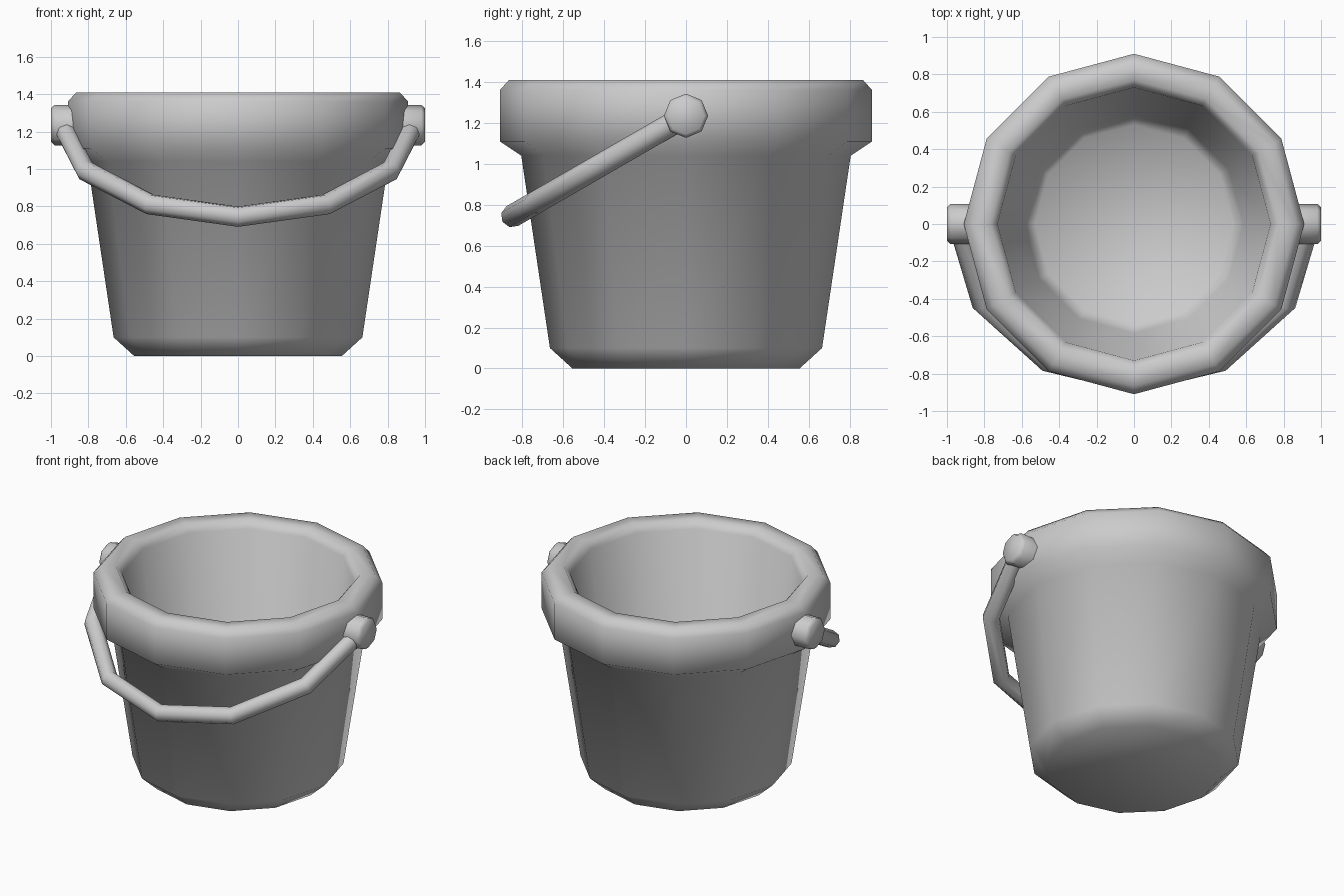
import bpy, bmesh
from math import sin, cos, pi, radians
from mathutils import Vector, Matrix

if "Cube" in bpy.data.objects:
    bpy.data.objects.remove(bpy.data.objects["Cube"])


def finish(name, bm, angle=60):
    bmesh.ops.recalc_face_normals(bm, faces=bm.faces)
    mesh = bpy.data.meshes.new(name)
    bm.to_mesh(mesh)
    bm.free()
    ob = bpy.data.objects.new(name, mesh)
    bpy.context.collection.objects.link(ob)
    bpy.ops.object.select_all(action='DESELECT')
    ob.select_set(True)
    bpy.context.view_layer.objects.active = ob
    bpy.ops.object.shade_smooth_by_angle(angle=radians(angle))
    return ob


def skin(bm, rings):
    # Bridge successive rings of points and cap both ends
    loops = [[bm.verts.new(p) for p in ring] for ring in rings]
    n = len(loops[0])
    for a, b in zip(loops, loops[1:]):
        for i in range(n):
            j = (i + 1) % n
            bm.faces.new((a[i], a[j], b[j], b[i]))
    bm.faces.new(loops[0])
    bm.faces.new(loops[-1])


def lathe(name, profile, sides, matrix=Matrix()):
    bm = bmesh.new()
    skin(bm, [[matrix @ Vector((r * cos(2 * pi * i / sides), r * sin(2 * pi * i / sides), z))
               for i in range(sides)] for r, z in profile])
    return finish(name, bm)


# Bucket: outer wall, thick chamfered rim, inner wall and floor
lathe("bucket", [(0.555, 0), (0.665, 0.10), (0.805, 1.04), (0.91, 1.11), (0.91, 1.36),
                 (0.865, 1.41), (0.77, 1.41), (0.73, 1.36), (0.585, 0.16), (0.53, 0.10)], 12)

# Pivot knobs on both sides
PIVOT_Z = 1.235
for side, label in ((1, "right"), (-1, "left")):
    turn = Matrix.Translation((0, 0, PIVOT_Z)) @ Matrix.Rotation(side * pi / 2, 4, 'Y')
    lathe("knob_" + label, [(0.108, 0.84), (0.108, 0.98), (0.09, 1.0)], 8, turn)

# Handle: half-ring of six segments hanging forward, 30 degrees below level
down = Vector((0, -cos(radians(30)), -sin(radians(30))))
normal = Vector((1, 0, 0)).cross(down)
TUBE = 0.056
rings = []
for k in range(7):
    t = k * pi / 6
    centre = Vector((0.94 * cos(t), 0, PIVOT_Z)) + down * 0.98 * sin(t)
    out = Vector((cos(t), 0, 0)) + down * sin(t)
    rings.append([centre + TUBE * (out * cos(a) + normal * sin(a))
                  for a in (2 * pi * i / 8 for i in range(8))])
bm = bmesh.new()
skin(bm, rings)
finish("handle", bm)
